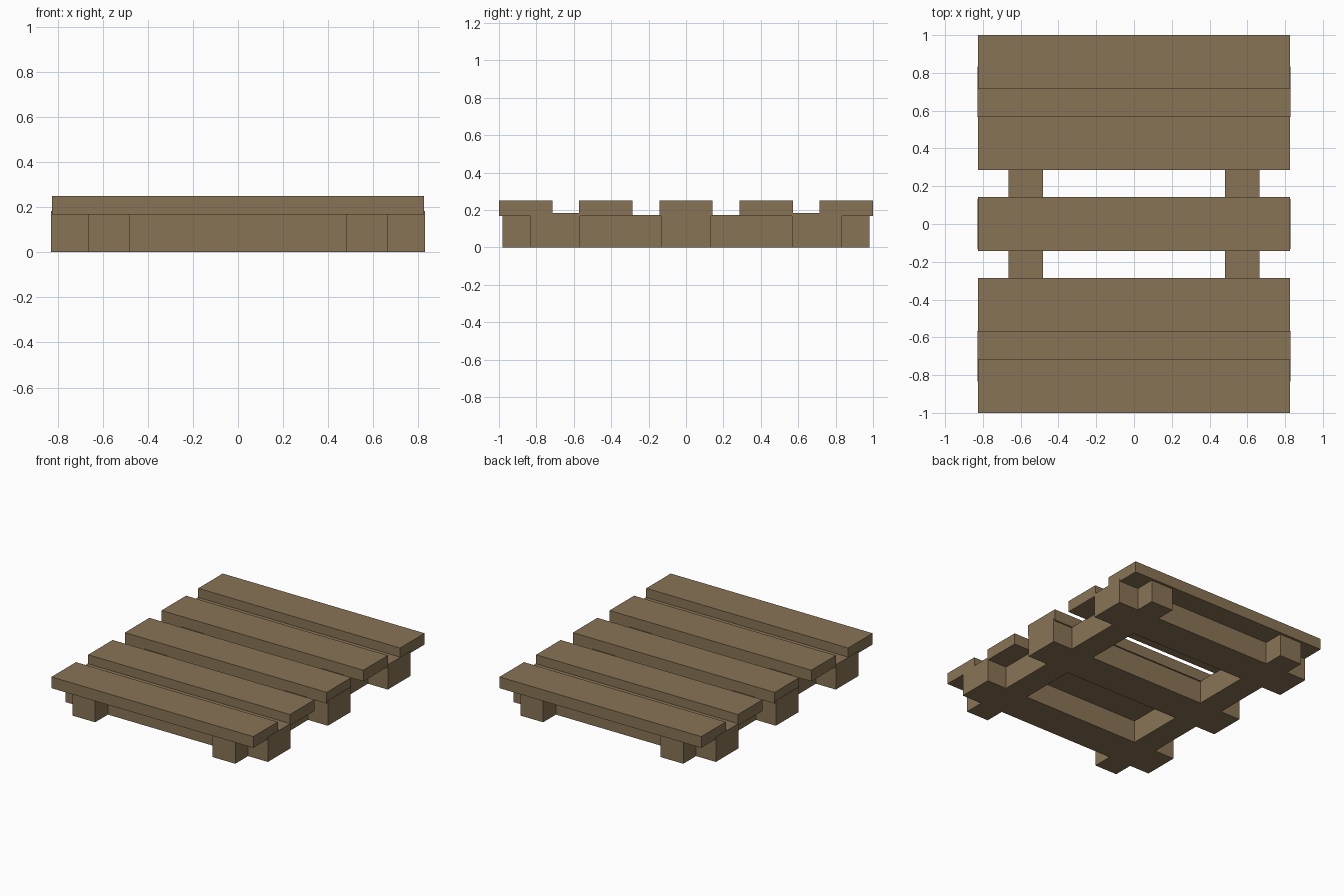
import bpy

if "Cube" in bpy.data.objects:
    bpy.data.objects.remove(bpy.data.objects["Cube"], do_unlink=True)

# Single wood colour
WOOD = (0.25, 0.175, 0.092, 1.0)
wood = bpy.data.materials.new("weathered_wood")
wood.use_nodes = True
wood.diffuse_color = WOOD
wood.node_tree.nodes["Principled BSDF"].inputs["Base Color"].default_value = WOOD


def board(name, center_x, center_y, size_x, size_y, bottom, top):
    """Flat-sided timber spanning the given heights."""
    bpy.ops.mesh.primitive_cube_add(
        size=1, location=(center_x, center_y, (bottom + top) / 2))
    obj = bpy.context.object
    obj.name = name
    obj.scale = (size_x, size_y, top - bottom)
    bpy.ops.object.transform_apply(location=False, rotation=False, scale=True)
    obj.data.materials.append(wood)
    return obj


# Deck slats, evenly spaced front to back
SLAT_WIDTH = 0.286
spacing = (2 - SLAT_WIDTH) / 4
for i in range(5):
    board(f"deck_slat_{i + 1}", 0, (i - 2) * spacing,
          1.65, SLAT_WIDTH, 0.167, 0.25)

# Cross beams under the deck, running side to side
for name, y in (("front", -0.7), ("middle", 0), ("back", 0.7)):
    board(f"{name}_cross_beam", 0, y, 1.656, 0.266, 0, 0.183)

# Runners, running front to back
for name, side in (("left", 1), ("right", -1)):
    board(f"{name}_runner", side * 0.573, 0, 0.185, 1.964, 0, 0.172)
